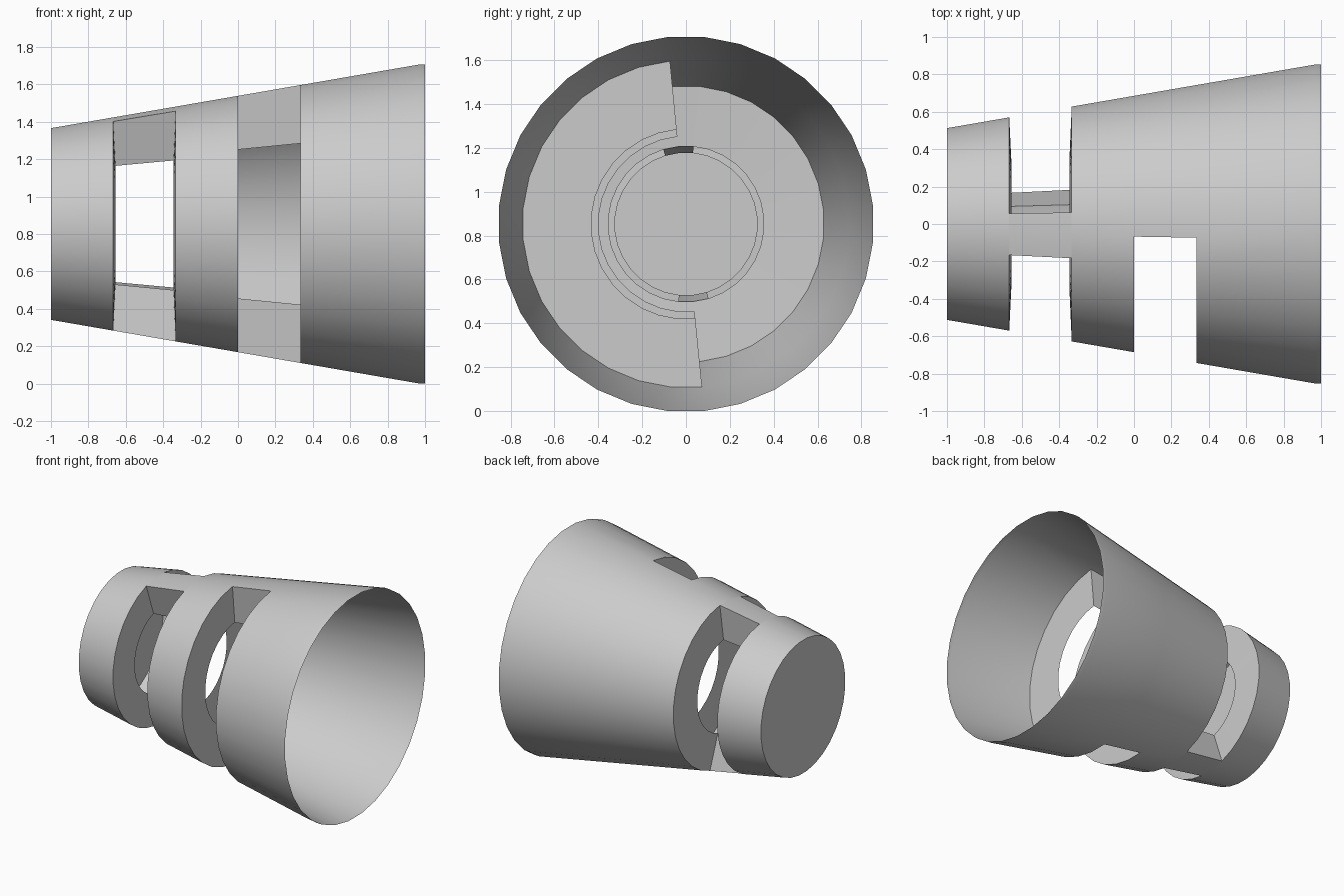
import bpy, bmesh
from math import sin, cos, pi, radians

if "Cube" in bpy.data.objects:
    bpy.data.objects.remove(bpy.data.objects["Cube"])

N = 32                      # sides
ZC = 0.853                  # height of the axis
XS = [-1, -0.667, -0.333, 0, 0.333, 0.97, 1]


def outer_radius(x):
    return 0.515 + 0.342 * (min(x, 0.97) + 1) / 1.97


bm = bmesh.new()


def ring(x, r):
    angles = [(k - 0.5) * 2 * pi / N for k in range(N)]
    return [bm.verts.new((x, r * sin(a), ZC + r * cos(a))) for a in angles]


def strip(a, b, segments):
    for k in segments:
        n = (k + 1) % N
        bm.faces.new((a[k], b[k], b[n], a[n]))


# Segment 0 is the top one, 16 the bottom one; 16-31 face the front
bridges = {31, 0, 15, 16}
front_half = set(range(16, 32))
everything = set(range(N))

# Tapered outer skin with the slots left open
rings = [ring(x, outer_radius(x)) for x in XS]
solid = {1: bridges, 3: everything - front_half}
for i in range(len(XS) - 1):
    strip(rings[i], rings[i + 1], solid.get(i, everything))

# Closed narrow end
bm.faces.new(rings[0])


def slot(left, right, in_left, in_right, wall_segments, ends):
    # Side walls of the slot, then its radial end faces
    strip(left, in_left, wall_segments)
    strip(in_right, right, wall_segments)
    for start, stop in ends:
        s, e = start % N, stop % N
        bm.faces.new((left[s], right[s], in_right[s], in_left[s]))
        bm.faces.new((left[e], in_left[e], in_right[e], right[e]))


# Pair of slots near the narrow end, divided by two bridges
in_a, in_b = ring(-0.655, 0.325), ring(-0.345, 0.355)
slot(rings[1], rings[2], in_a, in_b, everything, [(1, 15), (17, 31)])
strip(in_b, in_a, bridges)

# Single front slot
in_c, in_d = ring(0, 0.40), ring(0.333, 0.433)
slot(rings[3], rings[4], in_c, in_d, front_half, [(16, 32)])

# Drop the unused inner points
bmesh.ops.delete(bm, geom=[v for v in bm.verts if not v.link_faces], context='VERTS')

mesh = bpy.data.meshes.new("slotted_cone")
bm.to_mesh(mesh)
bm.free()
cone = bpy.data.objects.new("slotted_cone", mesh)
bpy.context.collection.objects.link(cone)
bpy.context.view_layer.objects.active = cone
cone.select_set(True)
bpy.ops.object.shade_smooth_by_angle(angle=radians(30))
